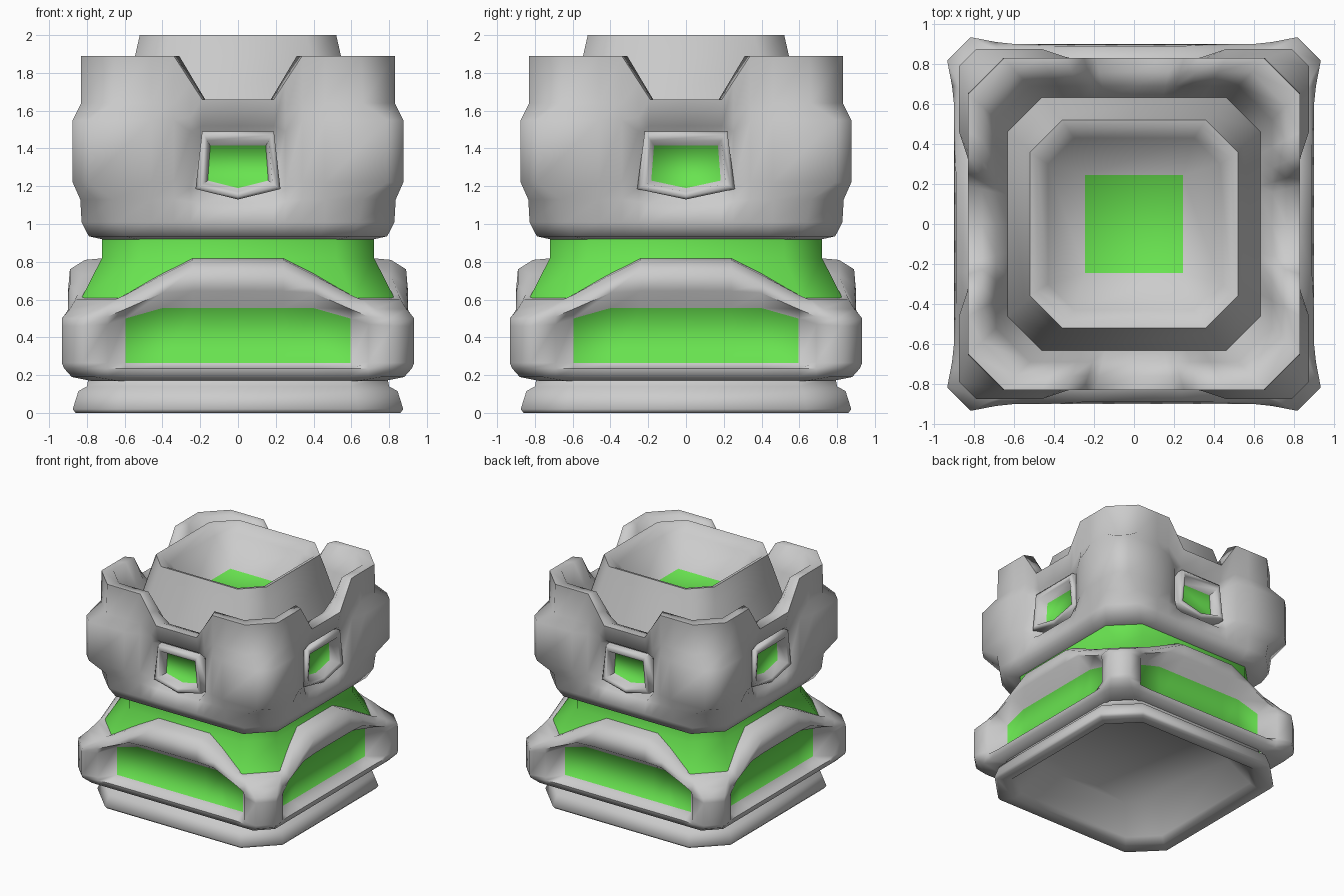
import bpy, bmesh, math
from mathutils import Vector, Matrix

cube = bpy.data.objects.get("Cube")
if cube:
    bpy.data.objects.remove(cube, do_unlink=True)


def material(name, rgb):
    m = bpy.data.materials.new(name)
    m.use_nodes = True
    m.diffuse_color = (*rgb, 1)
    m.node_tree.nodes["Principled BSDF"].inputs["Base Color"].default_value = (*rgb, 1)
    return m


GREY = material("light grey", (0.6, 0.6, 0.6))
GREEN = material("bright green", (0.14, 0.77, 0.08))


def finish(name, bm, angle=75):
    bmesh.ops.remove_doubles(bm, verts=bm.verts, dist=0.0005)
    mesh = bpy.data.meshes.new(name)
    bm.to_mesh(mesh)
    bm.free()
    mesh.materials.append(GREY)
    mesh.materials.append(GREEN)
    obj = bpy.data.objects.new(name, mesh)
    bpy.context.collection.objects.link(obj)
    bpy.ops.object.select_all(action='DESELECT')
    obj.select_set(True)
    bpy.context.view_layer.objects.active = obj
    bpy.ops.object.shade_smooth_by_angle(angle=math.radians(angle))


def bridge(bm, rings, paint=lambda row, i: 0):
    """Join closed loops of vertices, counter-clockwise seen from outside."""
    for r in range(len(rings) - 1):
        a, b = rings[r], rings[r + 1]
        n = len(a)
        for i in range(n):
            j = (i + 1) % n
            f = bm.faces.new((a[i], a[j], b[j], b[i]))
            f.material_index = paint(r, i)


def four_sided(name, rows, paint=lambda row, step: 0, cap_first=None, cap_last=None):
    """Loft rings of four equal sides. Each row holds half a side from its
    middle to its corner as (across, out, z); it is mirrored and turned."""
    bm = bmesh.new()
    rings = []
    for row in rows:
        side = [(-t, d, z) for t, d, z in reversed(row) if t > 0] + list(row)
        ring = []
        for k in range(4):
            turn = Matrix.Rotation(k * math.pi / 2, 3, 'Z')
            ring += [bm.verts.new(turn @ Vector((t, -d, z))) for t, d, z in side]
        rings.append(ring)
    n = len(rings[0]) // 4
    # steps count faces away from the middle of a side
    bridge(bm, rings, lambda r, i: paint(r, abs((i % n) + 0.5 - (n - 1) / 2)))
    if cap_first is not None:
        bm.faces.new(rings[0][::-1]).material_index = cap_first
    if cap_last is not None:
        bm.faces.new(rings[-1]).material_index = cap_last
    finish(name, bm)


def octagons(profile):
    """Rows for plain chamfered squares from (z, half width, chamfer start)."""
    return [[(c, h, z)] for z, h, c in profile]


# Base ring, hollow underneath
four_sided("base_ring", octagons([
    (0.25, 0.60, 0.42), (0.04, 0.73, 0.53), (0.0, 0.77, 0.56), (0.0, 0.86, 0.63),
    (0.02, 0.875, 0.64), (0.115, 0.845, 0.62), (0.14, 0.80, 0.60), (0.19, 0.79, 0.58)]),
    cap_first=0)

# Sloped green waist between frame and upper body
four_sided("green_waist", octagons([
    (0.605, 0.83, 0.61), (0.82, 0.72, 0.52), (0.95, 0.72, 0.52)]),
    paint=lambda r, s: 1)

# Lower frame: arched bars, corner bosses and sunken green panels
corner = [0.62, 0.66, 0.73, 0.81, 0.82, 0.82, 0.82, 0.76, 0.64]


def frame_column(t, slack, top, opening, inner, panel, reach=0.90, lip=0.09, sill=0.89):
    rows = [(inner - 0.02, top), (max(0.81, inner + 0.03), top - 0.01),
            (0.89, top - 0.06), (reach, opening + lip), (panel, opening),
            (panel, 0.265), (sill, 0.235), (min(0.88, sill), 0.19), (0.78, 0.17)]
    return [(min(t, c - slack), d, z) for c, (d, z) in zip(corner, rows)]


columns = [
    frame_column(0.00, 0.00, 0.82, 0.555, 0.72, 0.78),
    frame_column(0.24, 0.00, 0.82, 0.555, 0.72, 0.78),
    frame_column(0.40, 0.00, 0.74, 0.555, 0.765, 0.78, lip=0.08),
    frame_column(0.595, 0.04, 0.635, 0.50, 0.82, 0.78, lip=0.05),
    frame_column(0.69, 0.02, 0.615, 0.47, 0.83, 0.905, 0.91, 0.04, 0.90),
    frame_column(0.82, 0.00, 0.61, 0.46, 0.83, 0.933, 0.933, 0.04, 0.92)]
frame_rows = [list(row) for row in zip(*columns)][::-1]
four_sided("lower_frame", frame_rows,
           paint=lambda r, s: 1 if r == 3 and s < 3 else 0)

# Upper body: bulged walls dipping to window pits, notched crown, inner trough
body_profile = [  # z, half width, chamfer start, pit z, pit depth, pit edge
    (0.915, 0.70, 0.51, 0.915, 0.70, 0.70), (0.935, 0.79, 0.60, 0.935, 0.79, 0.79),
    (1.01, 0.828, 0.64, 1.01, 0.825, 0.825), (1.13, 0.835, 0.66, 1.11, 0.805, 0.815),
    (1.22, 0.875, 0.79, 1.17, 0.70, 0.795), (1.55, 0.875, 0.79, 1.45, 0.70, 0.795),
    (1.64, 0.83, 0.66, 1.52, 0.80, 0.81), (1.89, 0.83, 0.65, 1.66, 0.83, 0.83),
    (1.89, 0.76, 0.59, 1.66, 0.76, 0.76), (1.70, 0.69, 0.52, 1.63, 0.69, 0.69),
    (1.54, 0.63, 0.46, 1.54, 0.63, 0.63)]
body_rows = []
for z, h, c, pit_z, pit, edge in body_profile:
    k = min(1, h / 0.83)
    body_rows.append([
        (0, pit, pit_z), (0.19 * k, pit, pit_z),
        (0.25 * k, edge, pit_z + 0.4 * (z - pit_z)),
        (0.34 * k, (edge + h) / 2, z), (0.46 * k, h, z), (c, h, z)])
four_sided("upper_body", body_rows)

# Cup on top with a green floor
four_sided("top_cup", octagons([
    (1.50, 0.645, 0.47), (1.89, 0.545, 0.39), (2.0, 0.52, 0.36), (1.99, 0.485, 0.335),
    (1.93, 0.43, 0.30), (1.72, 0.245, 0.2449)]), cap_last=1)

# Four windows: five-sided frame around a deeply sunken green pane
outer = [(0, 1.13), (0.225, 1.185), (0.19, 1.49), (-0.19, 1.49), (-0.225, 1.185)]
pane = [(0, 1.19), (0.16, 1.23), (0.147, 1.415), (-0.147, 1.415), (-0.16, 1.23)]
for k, place in enumerate(("front", "left", "back", "right")):
    wide = 1.0 if k % 2 == 0 else 1.15
    turn = Matrix.Rotation(k * math.pi / 2, 3, 'Z')
    bm = bmesh.new()
    rings = []
    for mix, depth in ((0, 0.72), (0, 0.805), (0.25, 0.82), (0.65, 0.81), (1, 0.735)):
        ring = []
        for (ax, az), (bx, bz) in zip(outer, pane):
            x, z = ax + (bx - ax) * mix, az + (bz - az) * mix
            ring.append(bm.verts.new(turn @ Vector((x * wide, -depth, z))))
        rings.append(ring)
    bridge(bm, rings)
    bm.faces.new(rings[-1]).material_index = 1
    finish(place + "_window", bm)
